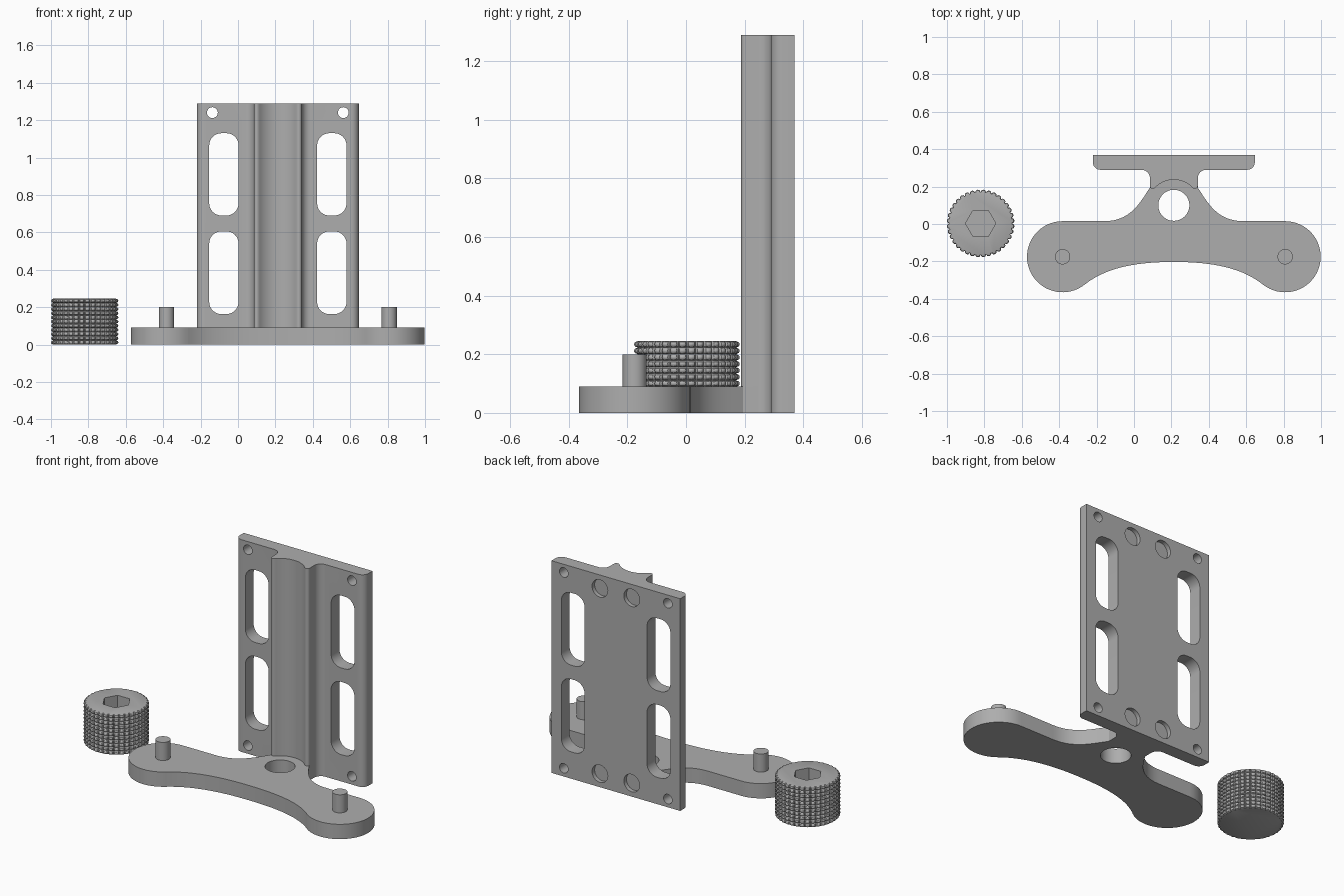
import bpy, bmesh, math
from mathutils import Matrix, Vector

if "Cube" in bpy.data.objects:
    bpy.data.objects.remove(bpy.data.objects["Cube"])

CX = 0.213  # symmetry line of the bracket
grey = bpy.data.materials.new("plain grey")
grey.diffuse_color = (0.42, 0.42, 0.42, 1)
grey.use_nodes = True
grey.node_tree.nodes["Principled BSDF"].inputs["Base Color"].default_value = grey.diffuse_color


def finish(bm, name, helper=False):
    bmesh.ops.recalc_face_normals(bm, faces=bm.faces)
    me = bpy.data.meshes.new(name)
    bm.to_mesh(me)
    bm.free()
    ob = bpy.data.objects.new(name, me)
    bpy.context.collection.objects.link(ob)
    me.materials.append(grey)
    ob.hide_render = helper
    return ob


def prism(name, pts, lo, hi, axis='Z', helper=False):
    """Extrude a 2D outline from lo to hi along Z, or along Y for (x, z) outlines."""
    bm = bmesh.new()
    put = (lambda p: (p[0], p[1], lo)) if axis == 'Z' else (lambda p: (p[0], lo, p[1]))
    step = Vector((0, 0, hi - lo)) if axis == 'Z' else Vector((0, hi - lo, 0))
    face = bm.faces.new([bm.verts.new(put(p)) for p in pts])
    out = bmesh.ops.extrude_face_region(bm, geom=[face])
    bmesh.ops.translate(bm, vec=step, verts=[v for v in out['geom'] if isinstance(v, bmesh.types.BMVert)])
    return finish(bm, name, helper)


def arc(cx, cy, r, a0, a1, n):
    return [(cx + r * math.cos(math.radians(a0 + (a1 - a0) * i / n)),
             cy + r * math.sin(math.radians(a0 + (a1 - a0) * i / n))) for i in range(n + 1)]


def circle(cx, cy, r, n=32):
    return arc(cx, cy, r, 0, 360, n)[:-1]


def bezier(a, b, c, d, n=14):
    pts = []
    for i in range(n + 1):
        t = i / n
        w = ((1 - t) ** 3, 3 * t * (1 - t) ** 2, 3 * t * t * (1 - t), t ** 3)
        pts.append(tuple(sum(k * p[j] for k, p in zip(w, (a, b, c, d))) for j in (0, 1)))
    return pts


def clean(pts):
    out = []
    for p in pts:
        if not out or math.dist(p, out[-1]) > 1e-4:
            out.append(p)
    if math.dist(out[0], out[-1]) < 1e-4:
        out.pop()
    return out


def mirrored(half):
    """Full outline from the left half, given relative to the symmetry line."""
    full = half + [(-x, y) for x, y in reversed(half)]
    return clean([(x + CX, y) for x, y in full])


def slot(x0, x1, z0, z1, r):
    return clean(arc(x1 - r, z1 - r, r, 0, 90, 8) + arc(x0 + r, z1 - r, r, 90, 180, 8)
                 + arc(x0 + r, z0 + r, r, 180, 270, 8) + arc(x1 - r, z0 + r, r, 270, 360, 8))


def cut(ob, cutters):
    for c in cutters:
        m = ob.modifiers.new("cut", 'BOOLEAN')
        m.operation, m.object, m.solver = 'DIFFERENCE', c, 'EXACT'
        bpy.context.view_layer.objects.active = ob
        bpy.ops.object.modifier_apply(modifier=m.name)
        bpy.data.objects.remove(c)


def smooth(ob, angle=30):
    bpy.ops.object.select_all(action='DESELECT')
    ob.select_set(True)
    bpy.context.view_layer.objects.active = ob
    bpy.ops.object.shade_smooth_by_angle(angle=math.radians(angle))


# Base: two round lobes, concave front edge, neck at the back
half = bezier((0, -0.203), (-0.16, -0.203), (-0.35, -0.22), (-0.479, -0.326), 18)
half += arc(-0.595, -0.175, 0.19, -52.5, -270, 36)
half += bezier((-0.373, 0.015), (-0.233, 0.015), (-0.183, 0.11), (-0.128, 0.195))
half += [(-0.128, 0.30)]
base = prism("base", mirrored(half), 0, 0.09)
cut(base, [prism("tube_hole", circle(CX, 0.1, 0.083, 48), -0.1, 0.3, helper=True)])
smooth(base)

# Pins on the lobes
for side in (-1, 1):
    smooth(prism("pin", circle(CX + side * 0.595, -0.175, 0.041), 0.05, 0.2))

# Back plate with the grooved spine, one upright profile
half = [(0, 0.237)]
half += arc(0, 0.1, 0.137, 90, 136, 12)
half += arc(-0.112, 0.204, 0.016, -70, -180, 6)
half += arc(-0.173, 0.245, 0.045, 0, 90, 8)
half += arc(-0.393, 0.33, 0.04, 270, 180, 8)
half += [(-0.433, 0.37)]
plate = prism("back_plate", mirrored(half), 0, 1.29)
cutters = []
for side in (-1, 1):
    for z0, z1 in ((0.163, 0.605), (0.69, 1.13)):
        x0, x1 = sorted((CX + side * 0.21, CX + side * 0.367))
        cutters.append(prism("slot", slot(x0, x1, z0, z1, 0.065), 0.1, 0.5, 'Y', True))
    for z in (0.05, 1.24):
        cutters.append(prism("screw_hole", circle(CX + side * 0.35, z, 0.029, 24), 0.1, 0.5, 'Y', True))
    for z in (0.082, 1.208):
        cutters.append(prism("round_recess", circle(CX + side * 0.107, z, 0.053), 0.345, 0.5, 'Y', True))
cut(plate, cutters)
smooth(plate)

# Knob: knurled wall with rows of small bumps
KX, KY, KH, COLS, ROWS, SUB = -0.82, 0.003, 0.245, 36, 11, 6
bm = bmesh.new()
rings = []
for j in range(ROWS * SUB + 1):
    bz = abs(math.sin(math.pi * j / SUB)) ** 0.5
    ring = []
    for i in range(COLS * SUB):
        r = 0.168 + 0.013 * bz * abs(math.sin(math.pi * i / SUB)) ** 0.5
        a = 2 * math.pi * i / (COLS * SUB)
        ring.append(bm.verts.new((KX + r * math.cos(a), KY + r * math.sin(a), KH * j / (ROWS * SUB))))
    rings.append(ring)
n = COLS * SUB
for lo, hi in zip(rings, rings[1:]):
    for i in range(n):
        bm.faces.new((lo[i], lo[(i + 1) % n], hi[(i + 1) % n], hi[i]))
bm.faces.new(rings[0])
bm.faces.new(rings[-1])
knob = finish(bm, "knob")
cut(knob, [prism("hex_socket", circle(KX, KY, 0.081, 6), 0.09, 0.4, helper=True)])
smooth(knob)
